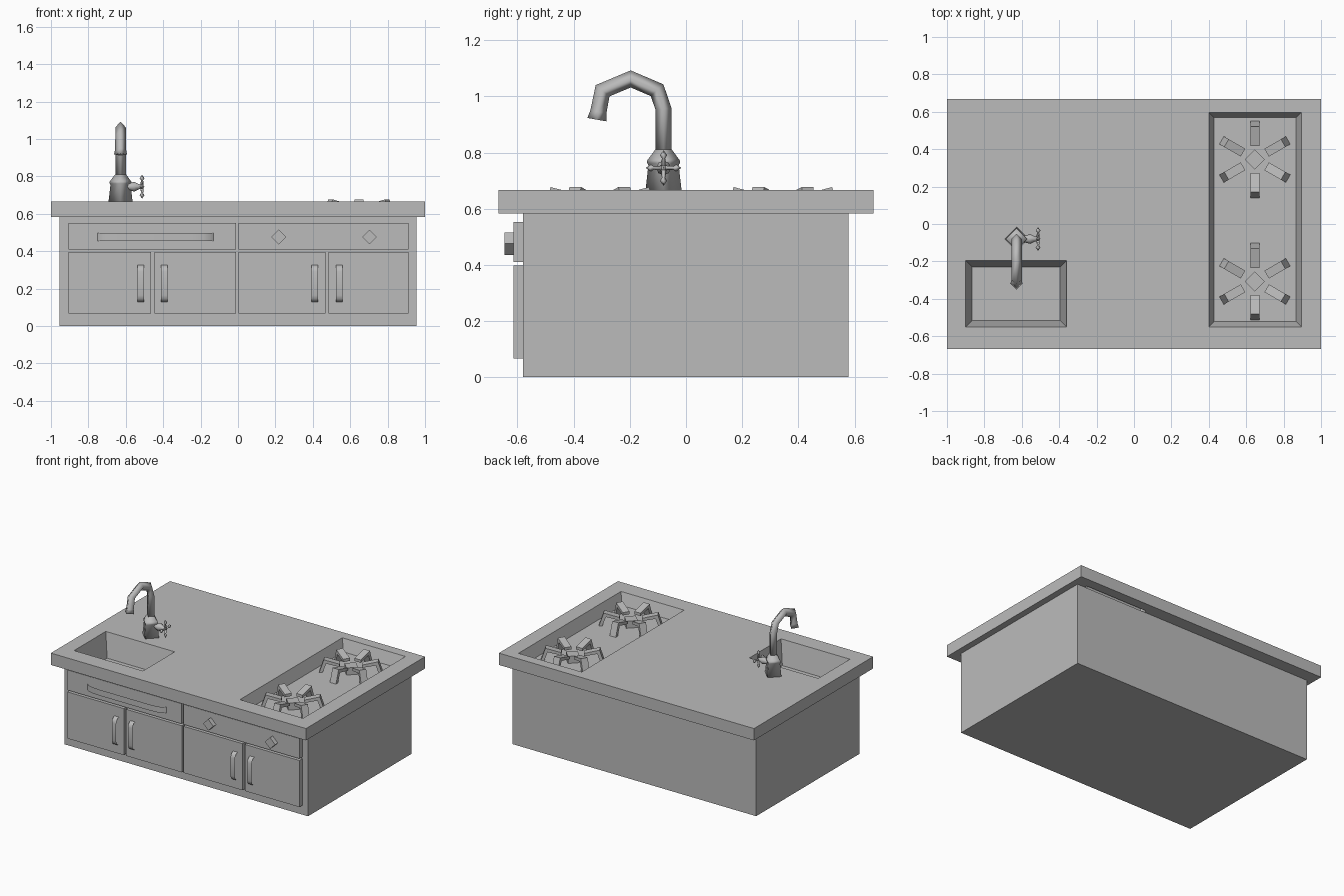
import bpy, bmesh, math
from mathutils import Vector, Matrix

cube = bpy.data.objects.get("Cube")
if cube:
    bpy.data.objects.remove(cube, do_unlink=True)

grey = bpy.data.materials.new("plain_grey")
grey.use_nodes = True
grey.diffuse_color = (0.5, 0.5, 0.5, 1)
grey.node_tree.nodes["Principled BSDF"].inputs["Base Color"].default_value = grey.diffuse_color


def finish(name, bm, smooth=False, fix=True):
    if fix:
        bmesh.ops.recalc_face_normals(bm, faces=bm.faces)
    mesh = bpy.data.meshes.new(name)
    bm.to_mesh(mesh)
    bm.free()
    mesh.materials.append(grey)
    for p in mesh.polygons:
        p.use_smooth = smooth
    ob = bpy.data.objects.new(name, mesh)
    bpy.context.collection.objects.link(ob)
    return ob


def prism(name, outline, direction, skip_last=False):
    """Extrude a closed outline along a direction."""
    bm = bmesh.new()
    low = [bm.verts.new(p) for p in outline]
    high = [bm.verts.new(Vector(p) + Vector(direction)) for p in outline]
    n = len(outline)
    for i in range(n):
        j = (i + 1) % n
        bm.faces.new((low[i], low[j], high[j], high[i]))
    bm.faces.new(low)
    if not skip_last:
        bm.faces.new(high)
    return finish(name, bm)


def box(name, x0, x1, y0, y1, z0, z1, open_top=False):
    base = [(x0, y0, z0), (x1, y0, z0), (x1, y1, z0), (x0, y1, z0)]
    return prism(name, base, (0, 0, z1 - z0), open_top)


def sweep(name, path, radii, side, sides=4):
    """Sweep a polygon along a path with mitred corners."""
    bm = bmesh.new()
    path, side = [Vector(p) for p in path], Vector(side)
    rings = []
    for i, p in enumerate(path):
        a = (p - path[i - 1]).normalized() if i else (path[1] - p).normalized()
        b = (path[i + 1] - p).normalized() if i < len(path) - 1 else a
        t = (a + b).normalized()
        v = t.cross(side) / t.dot(a)
        angles = [math.tau * k / sides for k in range(sides)]
        rings.append([bm.verts.new(p + radii[i] * (side * math.cos(q) + v * math.sin(q)))
                      for q in angles])
    for r, s in zip(rings, rings[1:]):
        for k in range(sides):
            m = (k + 1) % sides
            bm.faces.new((r[k], r[m], s[m], s[k]))
    bm.faces.new(rings[0])
    bm.faces.new(rings[-1])
    return finish(name, bm, True)


def arch_handle(name, start, along, across):
    """Thin arched sheet bowed out from the front."""
    bm = bmesh.new()
    rows = []
    for f, out in ((0, 0), (.03, .5), (.09, .85), (.18, 1), (.82, 1), (.91, .85), (.97, .5), (1, 0)):
        p = Vector(start) + Vector(along) * f + Vector((0, -0.03 * out, 0))
        rows.append((bm.verts.new(p), bm.verts.new(p + Vector(across))))
    for a, b in zip(rows, rows[1:]):
        bm.faces.new((a[0], a[1], b[1], b[0]))
    bm.normal_update()
    if sum(f.normal.y for f in bm.faces) > 0:
        bmesh.ops.reverse_faces(bm, faces=bm.faces)
    return finish(name, bm, True, False)


def basin(name, x0, x1, y0, y1, inset, floor):
    """Open recess with sloping walls, facing inwards."""
    bm = bmesh.new()

    def ring(d, z):
        return [bm.verts.new(p) for p in ((x0 + d, y0 + d, z), (x1 - d, y0 + d, z),
                                          (x1 - d, y1 - d, z), (x0 + d, y1 - d, z))]
    top, low = ring(0, TOP), ring(inset, floor)
    for k in range(4):
        m = (k + 1) % 4
        bm.faces.new((top[m], top[k], low[k], low[m]))
    bm.faces.new(low)
    return finish(name, bm, False, False)


TOP, UNDER, FRONT = 0.667, 0.583, -0.615
HOB_FLOOR = 0.585

# Cabinet body and worktop with two openings
box("cabinet_body", -.955, .955, -.58, .578, 0, UNDER, True)
xs = (-1, -.9, -.36, .4, .895, 1)
ys = (-.667, -.55, -.195, .597, .667)
bm = bmesh.new()
grid = [[bm.verts.new((x, y, TOP)) for y in ys] for x in xs]
for i in range(len(xs) - 1):
    for j in range(len(ys) - 1):
        if (i, j) in ((1, 1), (3, 1), (3, 2)):
            continue
        bm.faces.new((grid[i][j], grid[i + 1][j], grid[i + 1][j + 1], grid[i][j + 1]))
worktop = finish("worktop", bm)
slab = worktop.modifiers.new("thickness", "SOLIDIFY")
slab.thickness = TOP - UNDER
slab.offset = -1
basin("sink_basin", -.9, -.36, -.55, -.195, .035, .5)
basin("hob_tray", .4, .895, -.55, .597, .028, HOB_FLOOR)

# Drawer fronts and doors
for name, x0, x1 in (("left_drawer", -.907, -.012), ("control_panel", .003, .912)):
    box(name, x0, x1, FRONT, -.58, .41, .552)
for i, (x0, x1) in enumerate(((-.907, -.465), (-.447, -.01), (.003, .467), (.484, .912))):
    box(f"door_{i + 1}", x0, x1, FRONT, -.58, .067, .397)

# Handles and knobs
for i, x in enumerate((-.538, -.411, .393, .524)):
    arch_handle(f"door_handle_{i + 1}", (x, FRONT, .128), (0, 0, .198), (.035, 0, 0))
arch_handle("drawer_handle", (-.75, FRONT, .455), (.62, 0, 0), (0, 0, .042))
for i, x in enumerate((.219, .703)):
    r, z = .04, .476
    prism(f"control_knob_{i + 1}", [(x - r, FRONT, z), (x, FRONT, z - r),
                                    (x + r, FRONT, z), (x, FRONT, z + r)], (0, -.031, 0))

# Burners with six bent support arms each
arm = [(.205, HOB_FLOOR), (.175, .677), (.073, .65), (.073, .63), (.16, .65), (.183, HOB_FLOOR)]
for b, cy in enumerate((-.307, .345)):
    centre = Matrix.Translation((.646, cy, 0))
    r = .053
    cap = prism(f"burner_cap_{b + 1}", [(r, 0, HOB_FLOOR), (0, r, HOB_FLOOR),
                                        (-r, 0, HOB_FLOOR), (0, -r, HOB_FLOOR)], (0, 0, .05))
    cap.matrix_world = centre
    for k in range(6):
        bar = prism(f"burner_{b + 1}_arm_{k + 1}", [(q, -.024, z) for q, z in arm], (0, .048, 0))
        bar.matrix_world = centre @ Matrix.Rotation(math.radians(30 + 60 * k), 4, "Z")

# Tap: base, swan neck and valve
tx, ty, vz = -.628, -.08, .745
base = ((.064, TOP), (.054, .755), (.058, .762), (.058, .772), (.052, .78), (.03, .81))
sweep("tap_base", [(tx, ty, z) for r, z in base], [r for r, z in base], (1, 0, 0))
neck = ((-.08, .8), (-.08, .955), (-.103, 1.022), (-.197, 1.062), (-.297, 1.02), (-.312, .945), (-.317, .917))
sweep("tap_neck", [(tx, y, z) for y, z in neck], [.028] * 5 + [.029, .035], (1, 0, 0))
stem = ((-.62, .016), (-.585, .018), (-.555, .026), (-.53, .014), (-.505, .008))
sweep("valve_stem", [(x, ty, vz) for x, r in stem], [r for r, x in [(r, x) for x, r in stem]],
      (0, 0, 1), 8)
hub = Vector((-.513, ty, vz))
spoke = ((0, .009), (.035, .006), (.045, .013), (.062, .001))
for i, d in enumerate(((0, 0, 1), (0, 0, -1), (0, 1, 0), (0, -1, 0))):
    sweep(f"valve_spoke_{i + 1}", [hub + Vector(d) * s for s, r in spoke],
          [r for s, r in spoke], (1, 0, 0))
